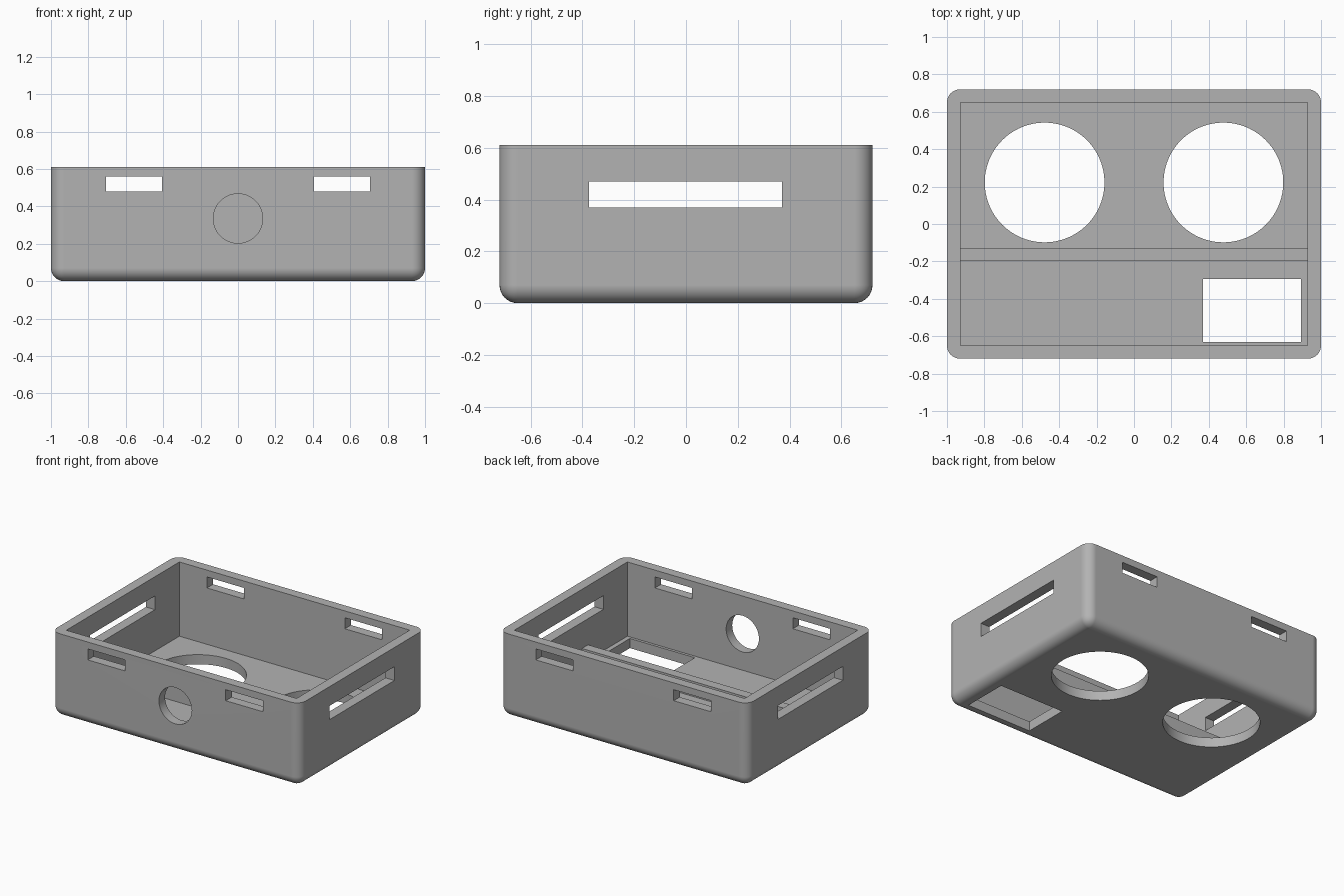
import bpy, bmesh, math
from mathutils import Matrix, Vector

cube = bpy.data.objects.get("Cube")
if cube:
    bpy.data.objects.remove(cube, do_unlink=True)

HX, HY, H = 1.0, 0.72, 0.61       # outer half sizes and height
IX, IY, FLOOR = 0.927, 0.65, 0.07  # cavity half sizes and floor level

grey = bpy.data.materials.new("plain_grey")
grey.use_nodes = True
colour = (0.45, 0.45, 0.45, 1)
grey.diffuse_color = colour
grey.node_tree.nodes["Principled BSDF"].inputs["Base Color"].default_value = colour


def finish(name, bm):
    mesh = bpy.data.meshes.new(name)
    bm.to_mesh(mesh)
    bm.free()
    mesh.materials.append(grey)
    obj = bpy.data.objects.new(name, mesh)
    bpy.context.collection.objects.link(obj)
    return obj


def box_mesh(low, high):
    low, high = Vector(low), Vector(high)
    bm = bmesh.new()
    place = Matrix.Translation((low + high) / 2) @ Matrix.Diagonal((*(high - low), 1))
    bmesh.ops.create_cube(bm, size=1, matrix=place)
    return bm


def box(name, low, high):
    return finish(name, box_mesh(low, high))


def cylinder(name, centre, radius, depth, turn=0):
    bm = bmesh.new()
    place = Matrix.Translation(centre) @ Matrix.Rotation(turn, 4, 'X')
    bmesh.ops.create_cone(bm, cap_ends=True, segments=96, radius1=radius,
                          radius2=radius, depth=depth, matrix=place)
    return finish(name, bm)


def activate(obj):
    bpy.ops.object.select_all(action='DESELECT')
    obj.select_set(True)
    bpy.context.view_layer.objects.active = obj


# Outer body, rounded on its bottom and upright edges
bm = box_mesh((-HX, -HY, 0), (HX, HY, H))
edges = [e for e in bm.edges if min(v.co.z for v in e.verts) < H / 2]
bmesh.ops.bevel(bm, geom=edges, offset=0.07, segments=8, profile=0.5, affect='EDGES')
case = finish("case_body", bm)

# Cavity, side slots and front port
cutters = [
    box("cavity_cutter", (-IX, -IY, FLOOR), (IX, IY, 1)),
    box("side_slot_cutter", (-1.2, -0.375, 0.37), (1.2, 0.37, 0.47)),
    cylinder("front_port_cutter", (0, -HY, 0.335), 0.132, 0.4, math.pi / 2),
    box("floor_window_cutter", (0.37, -0.63, -0.1), (0.893, -0.295, 0.2)),
]
# Paired clip slots and round floor openings
for side in (-1, 1):
    x = side * 0.555
    cutters.append(box("clip_slot_cutter", (x - 0.15, -1, 0.48), (x + 0.15, 1, 0.56)))
    cutters.append(cylinder("floor_opening_cutter", (side * 0.478, 0.222, 0), 0.32, 0.3))

for cutter in cutters:
    cutter.hide_render = True
    activate(case)
    mod = case.modifiers.new("cut", 'BOOLEAN')
    mod.operation = 'DIFFERENCE'
    mod.solver = 'EXACT'
    mod.object = cutter
    bpy.ops.object.modifier_apply(modifier=mod.name)
    bpy.data.objects.remove(cutter, do_unlink=True)

activate(case)
bpy.ops.object.shade_smooth_by_angle(angle=math.radians(30))
normals = case.modifiers.new("even_normals", 'WEIGHTED_NORMAL')
normals.keep_sharp = True

# Divider rib across the floor
box("divider_rib", (-IX - 0.01, -0.198, FLOOR - 0.01), (IX + 0.01, -0.128, 0.18))
